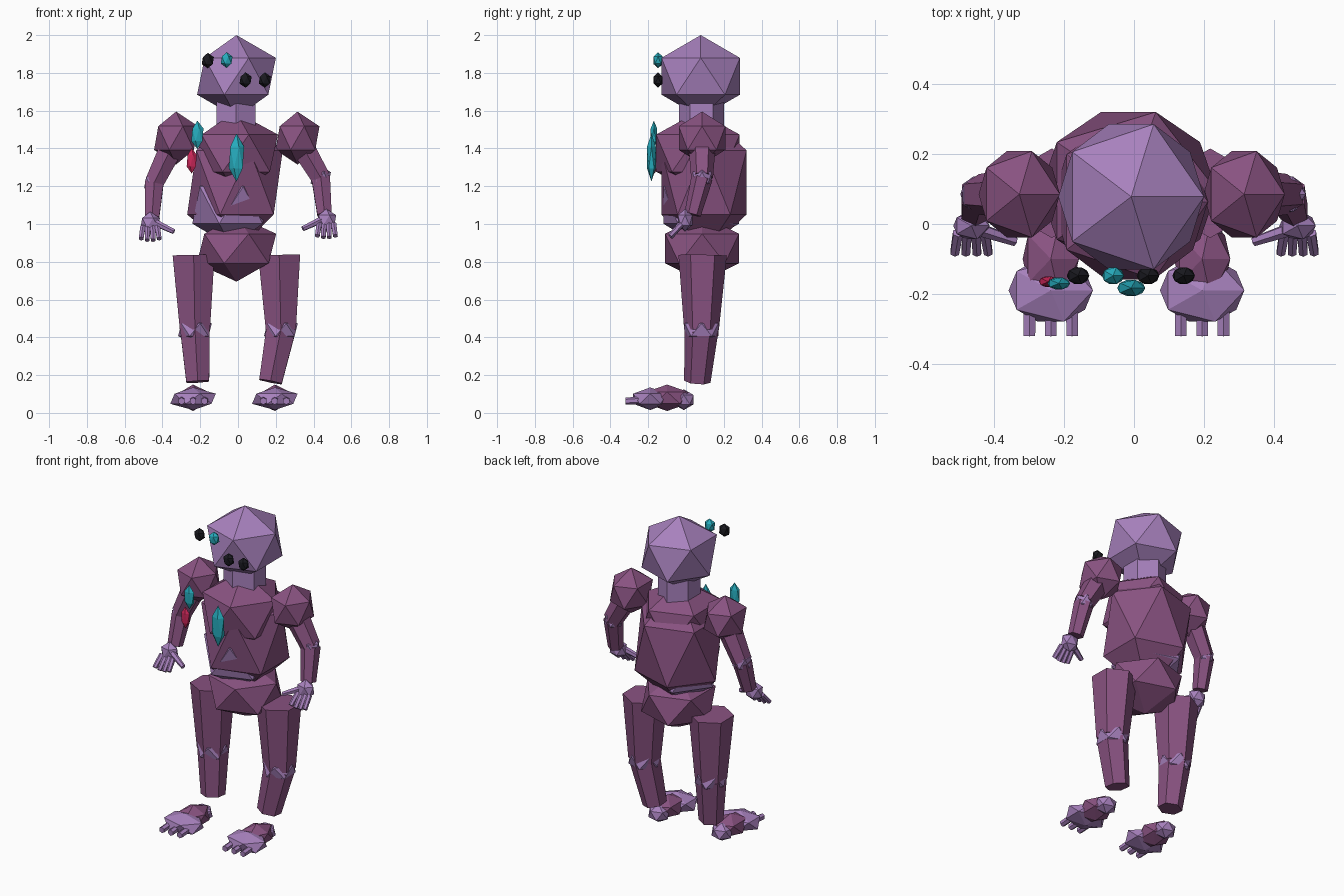
import bpy
import bmesh
from mathutils import Vector, Matrix

old = bpy.data.objects.get("Cube")
if old:
    bpy.data.objects.remove(old, do_unlink=True)


def material(name, rgb):
    m = bpy.data.materials.new(name)
    m.use_nodes = True
    color = (*rgb, 1)
    m.diffuse_color = color
    m.node_tree.nodes["Principled BSDF"].inputs["Base Color"].default_value = color
    return m


plum = material("plum", (0.25, 0.085, 0.22))
lilac = material("lilac", (0.39, 0.22, 0.51))
black = material("black", (0.01, 0.01, 0.014))
cyan = material("cyan", (0.02, 0.42, 0.52))
pink = material("pink", (0.6, 0.02, 0.1))


def finish(name, bm, mat):
    mesh = bpy.data.meshes.new(name)
    bm.to_mesh(mesh)
    bm.free()
    mesh.materials.append(mat)
    obj = bpy.data.objects.new(name, mesh)
    bpy.context.collection.objects.link(obj)
    return obj


def gem(name, center, radii, mat):
    """Stretched icosahedron."""
    bm = bmesh.new()
    place = Matrix.Translation(center) @ Matrix.Diagonal((*radii, 1))
    bmesh.ops.create_icosphere(bm, subdivisions=1, radius=1, matrix=place)
    return finish(name, bm, mat)


def limb(name, start, end, r1, r2, mat, sides=6):
    """Tapered prism between two points."""
    a, b = Vector(start), Vector(end)
    axis = b - a
    # keep the axis pointing up so the cross-section stays untwisted
    if axis.z < 0:
        a, b, axis, r1, r2 = b, a, -axis, r2, r1
    turn = Vector((0, 0, 1)).rotation_difference(axis).to_matrix().to_4x4()
    bm = bmesh.new()
    bmesh.ops.create_cone(bm, cap_ends=True, segments=sides, radius1=r1, radius2=r2,
                          depth=axis.length, matrix=Matrix.Translation((a + b) / 2) @ turn)
    return finish(name, bm, mat)


# Head, neck and trunk
gem("head", (-0.008, 0.078, 1.782), (0.233, 0.244, 0.218), lilac)
limb("neck", (-0.01, 0.082, 1.48), (-0.01, 0.082, 1.7), 0.12, 0.12, lilac)
gem("chest", (-0.012, 0.063, 1.375), (0.25, 0.26, 0.22), plum)
gem("torso", (-0.016, 0.095, 1.22), (0.283, 0.265, 0.38), plum)
gem("belly", (-0.036, 0.08, 1.1), (0.23, 0.235, 0.22), lilac)
gem("hips", (-0.008, 0.085, 0.87), (0.235, 0.23, 0.175), plum)

# Arms: side sign, shoulder x, elbow, wrist and palm placement
for side, s, sx, elbow, palm in (
        ("left", 1, 0.315, (0.438, 0.085, 1.245), (0.468, -0.005, 1.02)),
        ("right", -1, -0.328, (-0.443, 0.085, 1.22), (-0.465, -0.005, 1.005))):
    shoulder = Vector((sx, 0.085, 1.455))
    elbow, palm = Vector(elbow), Vector(palm)
    gem(side + "_shoulder", shoulder, (0.13, 0.145, 0.14), plum)
    limb(side + "_upper_arm", shoulder, elbow, 0.075, 0.058, plum)
    gem(side + "_elbow", elbow, (0.06, 0.06, 0.065), lilac)
    limb(side + "_forearm", elbow, palm + Vector((-0.01 * s, 0.04, 0.03)), 0.057, 0.044, plum)
    gem(side + "_palm", palm, (0.058, 0.045, 0.06), lilac)
    for i in range(4):
        offset = (i - 1.5) * 0.032 * s
        root = palm + Vector((offset * 0.8, -0.02, -0.02))
        tip = palm + Vector((offset, -0.078, -0.095 + 0.008 * abs(i - 1.5)))
        limb(f"{side}_finger_{i + 1}", root, tip, 0.016, 0.014, lilac)
    limb(side + "_thumb", palm + Vector((-0.02 * s, -0.01, 0.005)),
         palm + Vector((-0.125 * s, -0.045, -0.045)), 0.02, 0.014, lilac)

# Legs and feet
for side, top_x, knee_x, shin_x, foot_x in (
        ("left", 0.218, 0.227, 0.172, 0.195),
        ("right", -0.235, -0.228, -0.213, -0.238)):
    knee = (knee_x, 0.082, 0.44)
    limb(side + "_thigh", (top_x, 0.088, 0.835), knee, 0.128, 0.092, plum)
    gem(side + "_knee", knee, (0.1, 0.105, 0.075), lilac)
    limb(side + "_shin", knee, (shin_x, 0.06, 0.165), 0.09, 0.07, plum)
    gem(side + "_heel", (foot_x, -0.012, 0.07), (0.068, 0.062, 0.055), lilac)
    gem(side + "_ankle", (foot_x, -0.1, 0.08), (0.09, 0.13, 0.07), plum)
    gem(side + "_foot", (foot_x, -0.19, 0.075), (0.135, 0.105, 0.06), lilac)
    for i in range(3):
        x = foot_x + (i - 1) * 0.061
        limb(f"{side}_toe_{i + 1}", (x, -0.32, 0.062), (x, -0.22, 0.068), 0.019, 0.02, lilac)

# Floating eyes and crystals in front of the body
for i, (x, z) in enumerate(((-0.16, 1.865), (0.04, 1.762), (0.142, 1.762))):
    gem(f"eye_{i + 1}", (x, -0.148, z), (0.036, 0.028, 0.041), black)
gem("glowing_eye", (-0.06, -0.148, 1.868), (0.035, 0.028, 0.042), cyan)
gem("chest_crystal", (-0.008, -0.183, 1.352), (0.045, 0.027, 0.128), cyan)
gem("shoulder_crystal", (-0.215, -0.17, 1.472), (0.036, 0.02, 0.075), cyan)
gem("pink_crystal", (-0.245, -0.165, 1.335), (0.03, 0.018, 0.068), pink)
